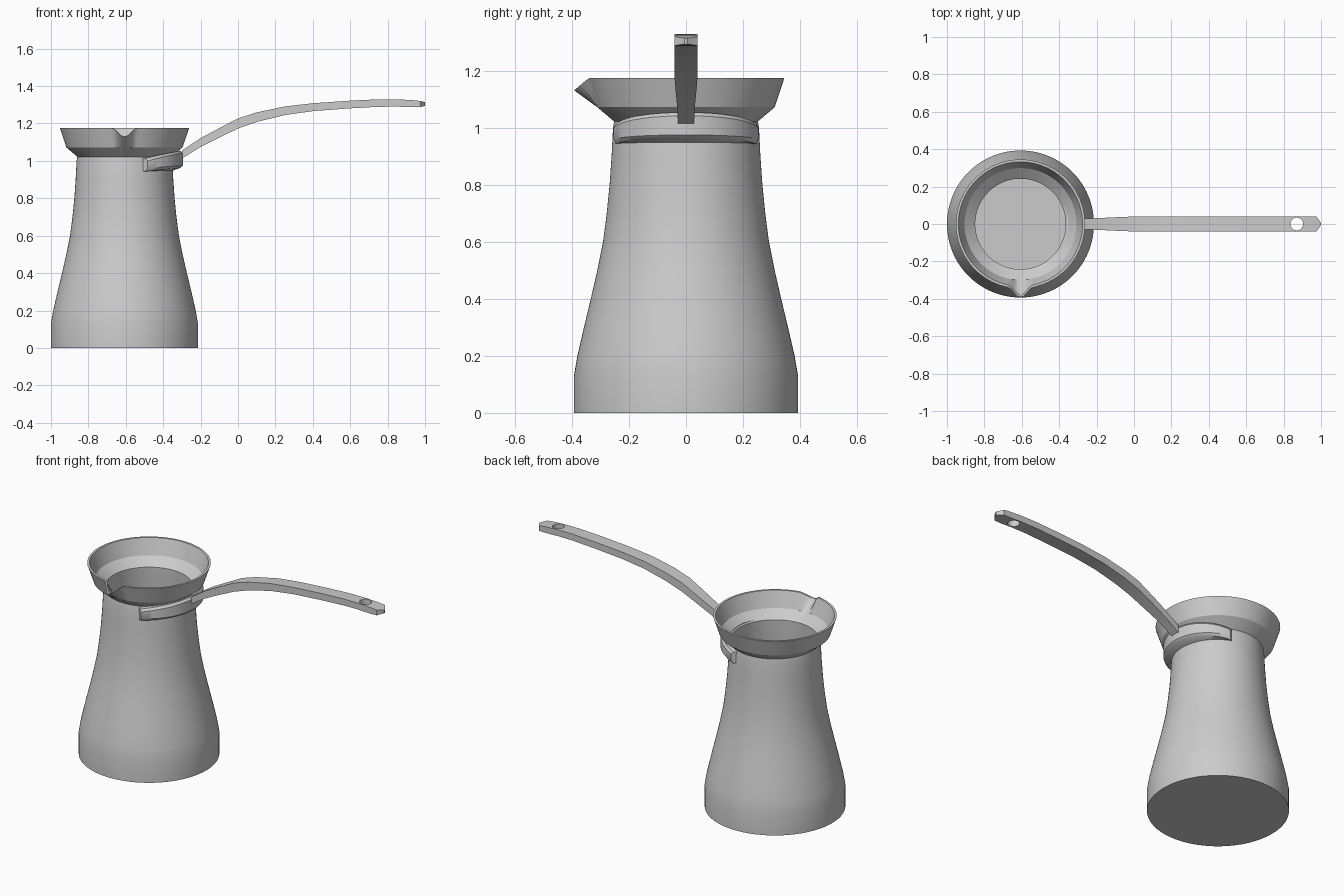
import bpy, bmesh, math

if "Cube" in bpy.data.objects:
    bpy.data.objects.remove(bpy.data.objects["Cube"])

CX = -0.607  # pot axis


def finish(bm, name, angle=25):
    bmesh.ops.recalc_face_normals(bm, faces=bm.faces)
    me = bpy.data.meshes.new(name)
    bm.to_mesh(me)
    bm.free()
    ob = bpy.data.objects.new(name, me)
    bpy.context.collection.objects.link(ob)
    bpy.ops.object.select_all(action='DESELECT')
    ob.select_set(True)
    bpy.context.view_layer.objects.active = ob
    bpy.ops.object.shade_smooth_by_angle(angle=math.radians(angle))
    return ob


def skin(bm, rings, wrap_sections):
    # bridge successive point loops; close each loop, or the first to the last
    vs = [[bm.verts.new(p) for p in r] for r in rings]
    n = len(rings[0])
    for a, b in zip(vs, vs[1:]):
        for j in range(n if wrap_sections else n - 1):
            k = (j + 1) % n
            bm.faces.new((a[j], a[k], b[k], b[j]))
    bm.faces.new(vs[0])
    bm.faces.new(vs[-1])


# Pot: turned profile, outside then inside, with the lip pulled into a spout
wall = [(.393, .13), (.381, .2), (.358, .3), (.334, .4), (.311, .5), (.291, .6),
        (.278, .7), (.268, .8), (.261, .9), (.256, 1.0)]
rim_out = [(.252, 1.022), (.311, 1.072), (.345, 1.175)]
rim_in = [(.332, 1.175), (.299, 1.08), (.242, 1.034)]
inside = [(r - .013, z) for r, z in reversed(wall)]
profile = [(.393, 0)] + wall + rim_out + rim_in + inside + [(.38, .015)]
SEG = 128
rings = []
for r, z in profile:
    ring = []
    for i in range(SEG):
        a = 2 * math.pi * i / SEG
        d = abs(a - 1.5 * math.pi) / .2
        w = .5 + .5 * math.cos(math.pi * d) if z > 1.17 and d < 1 else 0
        rr = r + .047 * w
        ring.append((CX + rr * math.cos(a), rr * math.sin(a), z - .044 * w))
    rings.append(ring)
bm = bmesh.new()
skin(bm, rings, True)
finish(bm, "pot")

# Collar: crescent band hugging the neck on the handle side
rings = []
N = 32
for i in range(N + 1):
    t = -1 + 2 * i / N
    k = 1 - t * t
    ro = .282 + .03 * k
    lift = .042 * k
    section = [(.25, .945, 68), (ro - .012, .943 + .02 * k, 66), (ro, .96 + .015 * k, 64),
               (ro, 1.0 + lift, 64), (ro - .012, 1.012 + lift, 66), (.25, 1.015 + lift * .7, 68)]
    rings.append([(CX + r * math.cos(math.radians(t * g)), r * math.sin(math.radians(t * g)), z)
                  for r, z, g in section])
bm = bmesh.new()
skin(bm, rings, True)
finish(bm, "collar", 35)

# Handle: tapered bar swept along an arched path (x, z bottom, z top, half width)
path = [(-.30, 1.012, 1.055, .028), (-.2, 1.075, 1.122, .031), (-.1, 1.125, 1.175, .036),
        (0, 1.173, 1.227, .04), (.1, 1.208, 1.259, .041), (.25, 1.245, 1.291, .041),
        (.4, 1.266, 1.308, .041), (.6, 1.281, 1.322, .041), (.75, 1.289, 1.329, .041),
        (.85, 1.29, 1.329, .041), (.93, 1.287, 1.325, .041), (.975, 1.288, 1.32, .041),
        (1.0, 1.294, 1.314, .006)]
bm = bmesh.new()
skin(bm, [[(x, -w, b), (x, w, b), (x, w, t), (x, -w, t)] for x, b, t, w in path], True)
handle = finish(bm, "handle")

# Hanging hole through the handle end
bpy.ops.mesh.primitive_cylinder_add(vertices=32, radius=.034, depth=.3, location=(.87, 0, 1.31))
cutter = bpy.context.object
cutter.name = "hole_cutter"
cutter.hide_render = True
cutter.display_type = 'WIRE'
mod = handle.modifiers.new("hanging_hole", 'BOOLEAN')
mod.operation = 'DIFFERENCE'
mod.object = cutter
mod.solver = 'EXACT'
